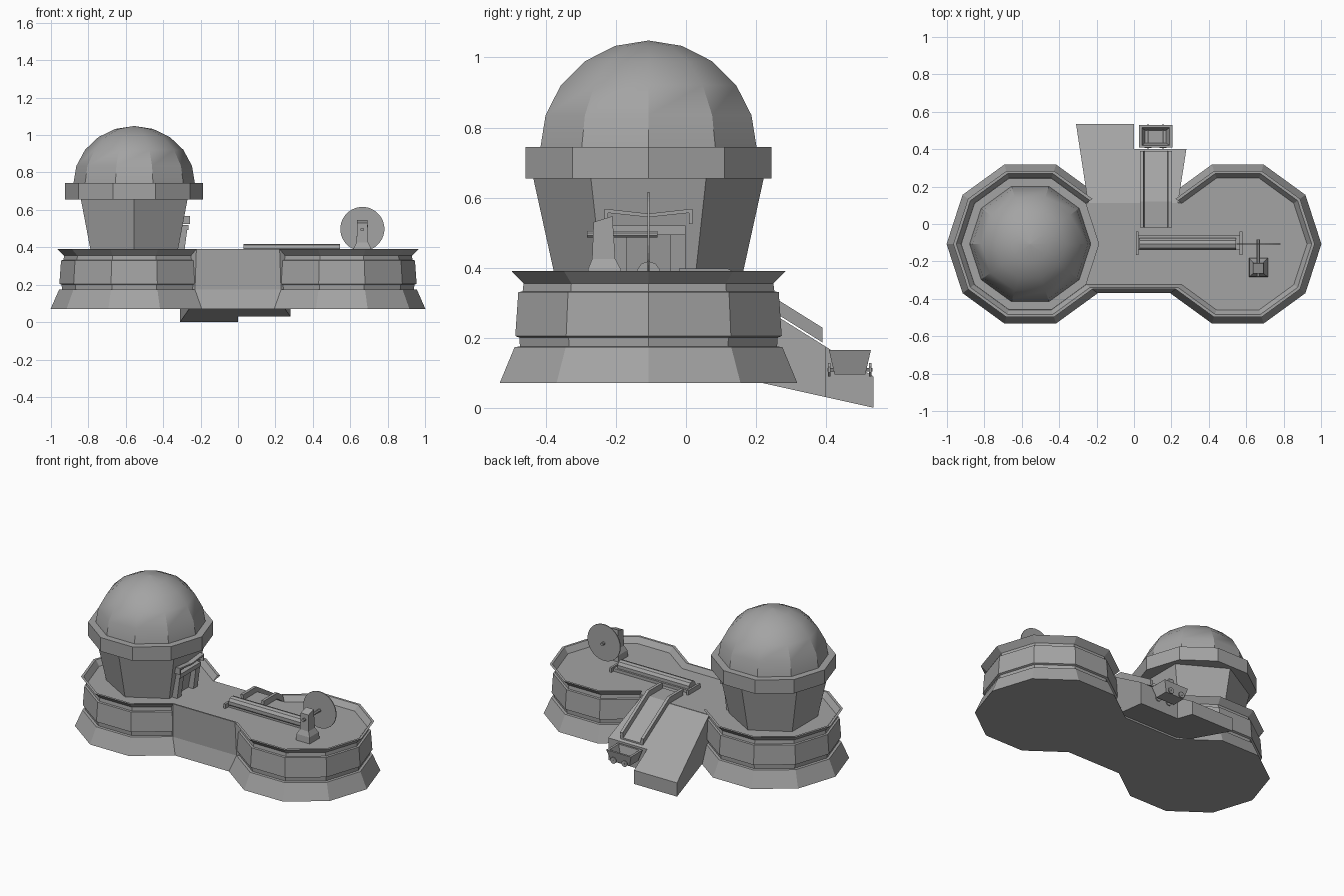
import bpy, bmesh
from math import sin, cos, pi, radians

if "Cube" in bpy.data.objects:
    bpy.data.objects.remove(bpy.data.objects["Cube"])

CX, CY = 0.555, -0.107      # platform centres at +-CX, CY
FLOOR = 0.355

grey = bpy.data.materials.new("dark_grey")
grey.diffuse_color = (.37, .37, .37, 1)
grey.use_nodes = True
grey.node_tree.nodes["Principled BSDF"].inputs["Base Color"].default_value = grey.diffuse_color


def mesh_object(name, verts, faces):
    me = bpy.data.meshes.new(name)
    me.from_pydata(verts, [], faces)
    bm = bmesh.new()
    bm.from_mesh(me)
    bmesh.ops.recalc_face_normals(bm, faces=bm.faces)
    bm.to_mesh(me)
    bm.free()
    me.materials.append(grey)
    ob = bpy.data.objects.new(name, me)
    bpy.context.collection.objects.link(ob)
    return ob


def loft(name, rings, caps=True):
    """Skin a list of equal-length closed rings."""
    n = len(rings[0])
    verts = [v for r in rings for v in r]
    faces = [(k * n + i, k * n + (i + 1) % n, (k + 1) * n + (i + 1) % n, (k + 1) * n + i)
             for k in range(len(rings) - 1) for i in range(n)]
    if caps:
        faces += [tuple(range(n)), tuple(range(len(verts) - n, len(verts)))]
    return mesh_object(name, verts, faces)


def rect(x0, x1, y0, y1, z):
    return [(x0, y0, z), (x1, y0, z), (x1, y1, z), (x0, y1, z)]


def box(name, x0, x1, y0, y1, z0, z1):
    return loft(name, [rect(x0, x1, y0, y1, z0), rect(x0, x1, y0, y1, z1)])


def polygon(cx, cy, r, z, n, start=0.0):
    return [(cx + r * cos(start + 2 * pi * i / n), cy + r * sin(start + 2 * pi * i / n), z)
            for i in range(n)]


def rod(name, axis, center, r, half, n):
    """Cylinder along x or y."""
    rings = []
    for s in (-half, half):
        pts = polygon(0, 0, r, s, n, pi / n)
        rings.append([(center[0] + (c if axis == 'x' else a),
                       center[1] + (a if axis == 'x' else c),
                       center[2] + b) for a, b, c in pts])
    return loft(name, rings)


# Dumbbell platform: two decagons joined by a neck; last segment is the back neck
def dumbbell(r, z):
    left = [(-CX + r * cos(radians(36 * i)), CY + r * sin(radians(36 * i)), z) for i in range(1, 10)]
    right = [(-x, 2 * CY - y, z) for x, y, z in left]
    return left + right


profile = [(.447, .07), (.402, .173), (.386, .175), (.388, .2), (.4, .205), (.391, .33),
           (.378, .332), (.375, FLOOR), (.411, .39), (.395, .39), (.37, FLOOR)]
rings = [dumbbell(r, z) for r, z in profile]
n, last = 18, len(profile) - 1
faces = [tuple(range(n)), tuple(range(last * n, (last + 1) * n))]
for k in range(last):
    for i in range(n):
        if i == n - 1 and k >= 7:      # lip is open where the ramp arrives
            continue
        if i == 8 and 1 <= k <= 7:     # front of the neck is one plain wall
            continue
        j = (i + 1) % n
        faces.append((k * n + i, k * n + j, (k + 1) * n + j, (k + 1) * n + i))
faces.append((7 * n + n - 1, 7 * n, last * n, last * n + n - 1))
faces += [tuple(k * n + i for k in range(7, 11)) for i in (0, n - 1)]
faces.append((n + 8, n + 9, 8 * n + 9, 8 * n + 8))
faces += [tuple(k * n + i for k in range(1, 9)) for i in (8, 9)]
mesh_object("platform", [v for r in rings for v in r], faces)

# Hexagonal tower, collar and dome
loft("tower", [polygon(-CX, CY, .263, FLOOR, 6, pi / 2), polygon(-CX, CY, .33, .66, 6, pi / 2)])
loft("tower_collar", [polygon(-CX, CY, .369, .655, 10), polygon(-CX, CY, .369, .745, 10)])
dome_rings = [polygon(-CX, CY, .325 * cos(radians(a)), .74 + .308 * sin(radians(a)), 10)
              for a in (0, 18, 36, 54, 72, 89.5)]
dome = loft("dome", dome_rings)
bpy.context.view_layer.objects.active = dome
dome.select_set(True)
bpy.ops.object.shade_smooth_by_angle(angle=radians(30))

# Doorway on the tower's inner side: jambs, lintel and shallow V canopy
for side, label in ((-1, "front"), (1, "back")):
    a, b = sorted((CY + side * .062, CY + side * .105))
    loft("door_jamb_" + label, [rect(-.36, -.29, a, b, FLOOR), rect(-.33, -.268, a, b, .518)])
box("door_lintel", -.33, -.265, CY - .105, CY + .105, .493, .52)
canopy = [[(x, CY + y, z) for y, z in
           ((-.125, .568), (0, .554), (.125, .568), (.125, .525), (.115, .525), (.115, .556),
            (0, .544), (-.115, .556), (-.115, .525), (-.125, .525))] for x in (-.32, -.256)]
loft("door_canopy", canopy)


# Ramp: long left half and shorter right half
def ramp_top(y):
    return FLOOR - max(0, y - .11) * .625


def ramp(name, plan):
    loft(name, [[(x, y, .07 - .222 * (y - .22)) for x, y in plan],
                [(x, y, ramp_top(y)) for x, y in plan]])


ramp("ramp_long", [(-.31, .535), (0, .535), (0, .11), (-.245, .11)])
ramp("ramp_short", [(0, .4), (.28, .4), (.235, .11), (0, .11)])

# Chute: U-shaped trough following floor and ramp
section = [(-.08, 0), (.08, 0), (.085, .042), (.066, .042), (.062, .01),
           (-.062, .01), (-.066, .042), (-.085, .042)]
loft("chute", [[(.117 + x, y, ramp_top(y - dy) + h) for x, h in section]
               for y, dy in ((-.02, 0), (.12, .01), (.39, .01))])

# Ore cart with wheels
loft("cart_body", [rect(.048, .182, .424, .512, .095), rect(.027, .205, .408, .528, .165),
                   rect(.042, .19, .421, .515, .165), rect(.06, .17, .434, .5, .107)])
for i, x in enumerate((.075, .155)):
    rod(f"cart_axle_{i}", 'y', (x, .468, .108), .005, .064, 6)
    for j, y in enumerate((.409, .526)):
        rod(f"cart_wheel_{i}_{j}", 'y', (x, y, .108), .021, .003, 8)

# Log roller on a flat bed with end feet
rod("roller", 'x', (.288, -.107, .384), .034, .258, 10)
box("roller_bed", .02, .57, -.135, -.062, FLOOR - .01, .374)
for i, x in enumerate((.018, .572)):
    box(f"roller_foot_{i}", x - .007, x + .007, -.165, -.04, FLOOR - .01, .384)

# Saw: stepped post, axle and disc
loft("saw_post", [rect(.614, .716, -.284, -.182, FLOOR - .01), rect(.618, .712, -.28, -.186, .395),
                  rect(.634, .696, -.268, -.202, .425),
                  [(.637, -.264, .53), (.693, -.264, .53), (.693, -.21, .547), (.637, -.21, .547)]])
rod("saw_axle", 'y', (.665, -.182, .495), .01, .1, 8)
rod("saw_disc", 'y', (.665, CY, .498), .118, .003, 32)
